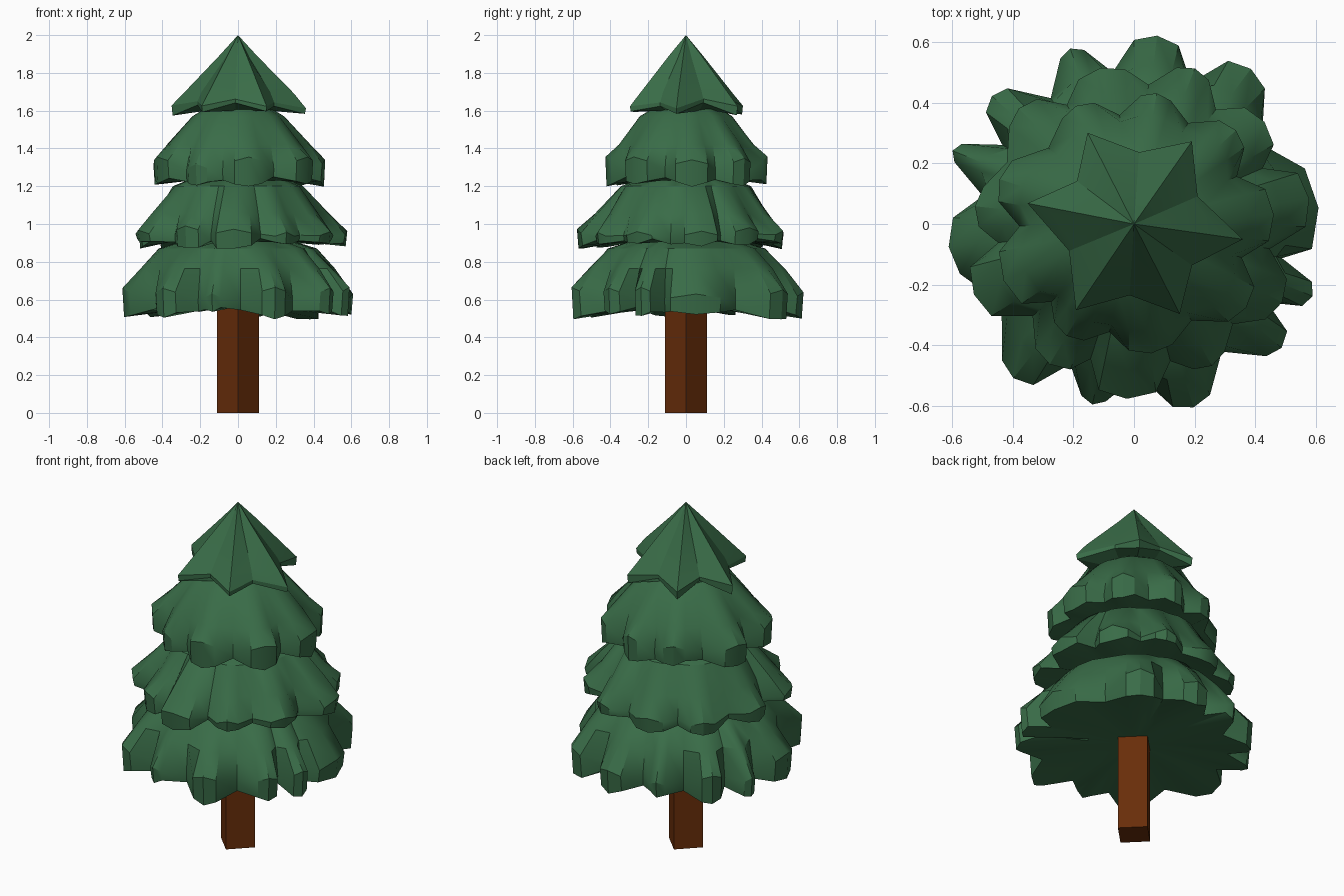
import bpy, bmesh, math, random

if "Cube" in bpy.data.objects:
    bpy.data.objects.remove(bpy.data.objects["Cube"])

random.seed(7)


def material(name, rgb):
    m = bpy.data.materials.new(name)
    m.diffuse_color = (*rgb, 1)
    m.use_nodes = True
    m.node_tree.nodes["Principled BSDF"].inputs["Base Color"].default_value = m.diffuse_color
    return m


GREEN = material("pine green", (0.041, 0.150, 0.064))
BROWN = material("bark brown", (0.138, 0.027, 0.003))


def finish(name, bm, mat, smooth=None):
    bmesh.ops.recalc_face_normals(bm, faces=bm.faces)
    me = bpy.data.meshes.new(name)
    bm.to_mesh(me)
    bm.free()
    me.materials.append(mat)
    ob = bpy.data.objects.new(name, me)
    bpy.context.collection.objects.link(ob)
    if smooth:
        bpy.ops.object.select_all(action='DESELECT')
        ob.select_set(True)
        bpy.context.view_layer.objects.active = ob
        bpy.ops.object.shade_smooth_by_angle(angle=math.radians(smooth))
    return ob


def wobble(r, z, amount):
    return (r + random.uniform(-amount, amount) * 0.5,
            z + random.uniform(-amount, amount))


# One skirt of drooping branches; lobes hold (angle, tip radius, half width),
# the other points are (radius, height) of the tier's section
def tier(name, lobes, peak, top, knee, brow_z, tip_z, notch, under, core_z,
         wob, sharp=False, smooth=32):
    columns = []
    mean = sum(l[1] for l in lobes) / len(lobes)
    for i, (ang, rad, half) in enumerate(lobes):
        pa, _, ph = lobes[i - 1]
        if i == 0:
            pa -= 360
        # Valley between two branches
        gap = (pa + ph + ang - half) / 2
        n = wobble(*notch, wob * 0.6)
        if sharp:
            f = notch[0] / mean
            columns.append((gap, (top[0] * 0.72, top[1] - 0.01),
                            (knee[0] * f * 1.08, knee[1] + 0.01),
                            (n[0], n[1] + 0.02), n))
        else:
            columns.append((gap, (top[0] * 0.97, top[1]),
                            (knee[0] * 0.91, knee[1]),
                            (n[0] + 0.005, (n[1] + brow_z) / 2), n))
        # Branch: ridge with lower shoulders on both sides
        k = rad / mean
        low = tip_z + random.uniform(-wob, wob) * 0.7
        high = brow_z + random.uniform(-wob, wob)
        for s in ((0,) if sharp else (-1, 0, 1)):
            mid = s == 0
            kn = (knee[0] * k * (1 if mid else 0.98), knee[1])
            br = (rad * (0.995 if mid else 0.965), high - (0 if mid else 0.02))
            rim = (rad * (0.98 if mid else 0.95),
                   low + (0 if mid else random.uniform(0, 0.03)))
            columns.append((ang + s * half, top, kn, br, rim))
    bm = bmesh.new()
    rings = [[], [], [], [], []]
    for ang, *section in columns:
        a = math.radians(ang)
        for ring, (r, z) in zip(rings, section + [under]):
            ring.append(bm.verts.new((r * math.cos(a), r * math.sin(a), z)))
    apex = bm.verts.new((0, 0, peak))
    core = bm.verts.new((0, 0, core_z))
    count = len(columns)
    for i in range(count):
        j = (i + 1) % count
        bm.faces.new((apex, rings[0][i], rings[0][j]))
        for up, dn in zip(rings, rings[1:]):
            bm.faces.new((up[i], dn[i], dn[j], up[j]))
        bm.faces.new((core, rings[-1][j], rings[-1][i]))
    finish(name, bm, GREEN, smooth)


def even_lobes(count, radius, start, half):
    step = 360 / count
    return [(start + i * step + random.uniform(-4, 4),
             radius * random.uniform(0.94, 1.05),
             half * random.uniform(0.6, 1.1)) for i in range(count)]


# Foliage, bottom to top
tier("bottom_branches",
     [(5, .615, 13), (53, .645, 7), (83, .63, 7), (110, .62, 4),
      (138, .635, 5), (158, .65, 3), (187, .62, 9), (232, .65, 6),
      (257, .615, 4), (288, .64, 6), (320, .64, 5), (338, .64, 4)],
     1.0, (0.42, 0.87), (0.53, 0.765), 0.655, 0.515, (0.50, 0.545),
     (0.25, 0.555), 0.56, 0.03)
tier("lower_middle_branches", even_lobes(11, 0.56, 7, 9),
     1.34, (0.345, 1.20), (0.46, 1.055), 0.97, 0.885, (0.455, 0.91),
     (0.36, 0.905), 0.93, 0.03)
tier("upper_middle_branches", even_lobes(9, 0.45, 0, 11),
     1.72, (0.245, 1.57), (0.375, 1.42), 1.33, 1.215, (0.365, 1.235),
     (0.28, 1.23), 1.25, 0.03)
tier("top_branches",
     [(-8, .365, 0), (55, .335, 0), (117, .34, 0), (169, .36, 0),
      (236, .345, 0), (297, .335, 0)],
     2.0, (0.1, 1.892), (0.285, 1.69), 1.625, 1.585, (0.235, 1.635),
     (0.18, 1.60), 1.60, 0.02, sharp=True, smooth=12)

# Square trunk, set corner-forward
bm = bmesh.new()
bmesh.ops.create_cone(bm, cap_ends=True, segments=4,
                      radius1=0.112, radius2=0.112, depth=0.7)
for v in bm.verts:
    v.co.z += 0.35
    a = math.atan2(v.co.y, v.co.x)
    a = round(a / (math.pi / 2)) * math.pi / 2
    v.co.x, v.co.y = 0.112 * math.cos(a), 0.112 * math.sin(a)
finish("trunk", bm, BROWN)
